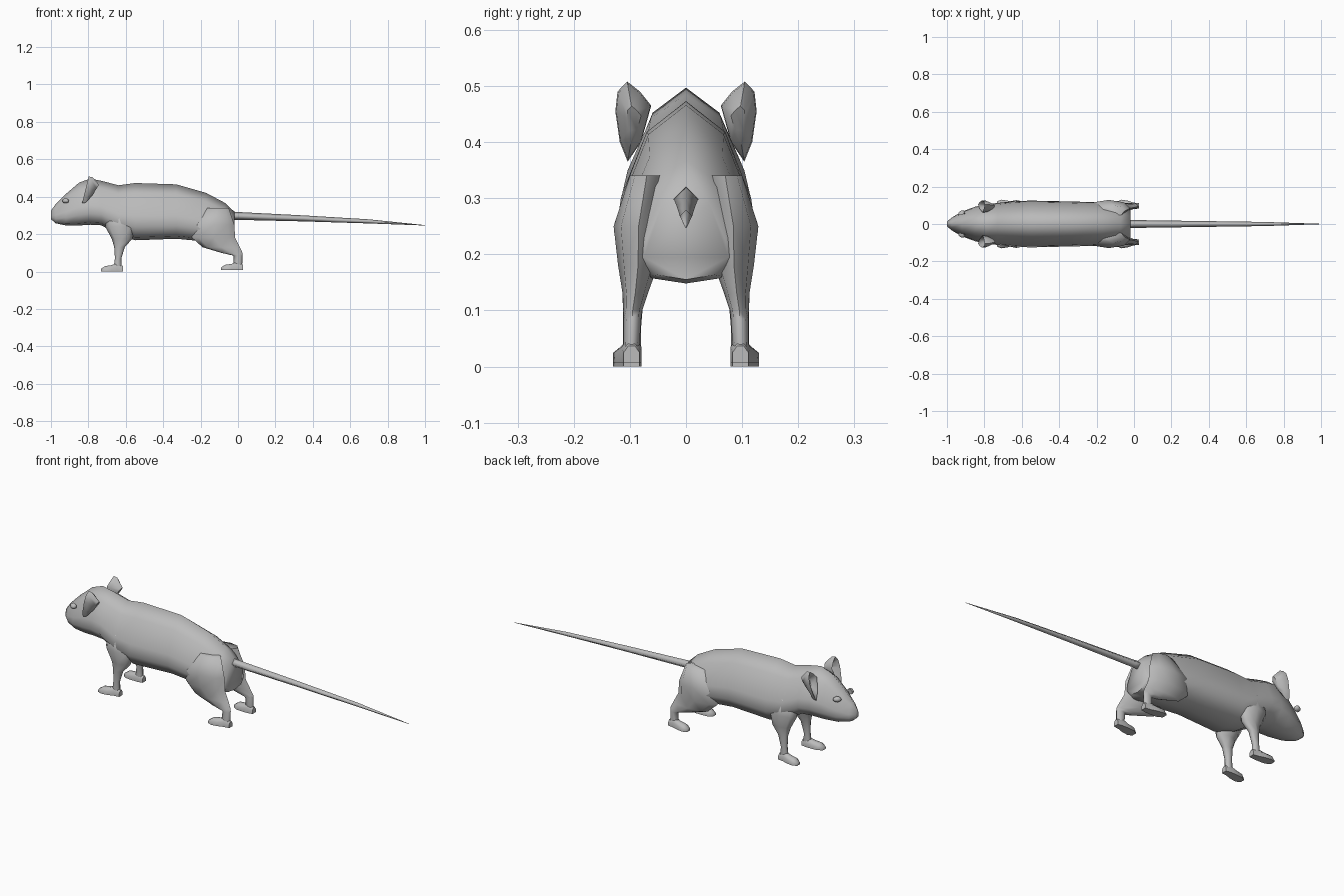
import bpy, bmesh, math
from mathutils import Vector

cube = bpy.data.objects.get("Cube")
if cube:
    bpy.data.objects.remove(cube, do_unlink=True)

grey = bpy.data.materials.new("fur grey")
grey.use_nodes = True
grey.diffuse_color = (0.5, 0.5, 0.5, 1)
grey.node_tree.nodes["Principled BSDF"].inputs["Base Color"].default_value = (0.5, 0.5, 0.5, 1)


def loft(name, rings, angle=60, mirror=False):
    """Skin a list of equal rings, cap both ends and shade smooth."""
    bm = bmesh.new()
    loops = [[bm.verts.new(p) for p in ring] for ring in rings]
    n = len(loops[0])
    for a, b in zip(loops, loops[1:]):
        for i in range(n):
            j = (i + 1) % n
            bm.faces.new((a[i], a[j], b[j], b[i]))
    bm.faces.new(loops[0][::-1])
    bm.faces.new(loops[-1])
    bmesh.ops.recalc_face_normals(bm, faces=bm.faces)
    mesh = bpy.data.meshes.new(name)
    bm.to_mesh(mesh)
    bm.free()
    mesh.materials.append(grey)
    obj = bpy.data.objects.new(name, mesh)
    bpy.context.collection.objects.link(obj)
    if mirror:
        mod = obj.modifiers.new("both sides", 'MIRROR')
        mod.use_axis = (False, True, False)
        mod.use_mirror_merge = False
    bpy.ops.object.select_all(action='DESELECT')
    obj.select_set(True)
    bpy.context.view_layer.objects.active = obj
    bpy.ops.object.shade_smooth_by_angle(angle=math.radians(angle))
    return obj


def section(x, bottom, top, half):
    """Body cross-section with a ridged back and a broad lower flank."""
    side = [(0.56, 0.82), (0.93, 0.43), (1, 0.24), (0.68, 0.05)]
    full = [(0, 1)] + side + [(0, 0)] + [(-y, z) for y, z in reversed(side)]
    return [(x, y * half, bottom + z * (top - bottom)) for y, z in full]


def flat_ring(z, x0, x1, y0, y1, n=8):
    """Horizontal oval ring spanning the given limits."""
    turns = [2 * math.pi * i / n for i in range(n)]
    return [((x0 + x1) / 2 + math.cos(t) * (x1 - x0) / 2,
             (y0 + y1) / 2 + math.sin(t) * (y1 - y0) / 2, z) for t in turns]


# Head and body: x, underside, back, half width
body = [(-1.0, 0.28, 0.325, 0.012), (-0.975, 0.258, 0.36, 0.034),
        (-0.92, 0.246, 0.415, 0.066), (-0.85, 0.246, 0.475, 0.092),
        (-0.79, 0.25, 0.497, 0.106), (-0.73, 0.247, 0.485, 0.112),
        (-0.64, 0.195, 0.461, 0.122), (-0.55, 0.167, 0.473, 0.125),
        (-0.33, 0.175, 0.466, 0.12), (-0.17, 0.16, 0.42, 0.116),
        (-0.07, 0.148, 0.367, 0.105), (-0.02, 0.155, 0.32, 0.075)]
loft("body", [section(*s) for s in body], 80)

# Tail tapering to a point
loft("tail", [[(x, 0, z + r), (x, r, z), (x, 0, z - r), (x, -r, z)]
              for x, z, r in [(-0.06, 0.3, 0.024), (0, 0.297, 0.021), (0.35, 0.284, 0.016),
                              (0.7, 0.268, 0.011), (1.0, 0.247, 0.001)]], 100)

# Hind legs: thigh, hock and shin
loft("hind_legs", [flat_ring(*r) for r in [
    (0.34, -0.17, -0.05, 0.04, 0.1), (0.25, -0.25, -0.02, 0.04, 0.129),
    (0.18, -0.245, -0.015, 0.05, 0.121), (0.13, -0.19, 0.01, 0.068, 0.113),
    (0.1, -0.09, 0.024, 0.078, 0.112), (0.085, -0.024, 0.024, 0.08, 0.111),
    (0.02, -0.025, 0.022, 0.084, 0.112)]], 80, True)

# Front legs: shoulder, forearm and wrist
loft("front_legs", [flat_ring(*r) for r in [
    (0.32, -0.7, -0.58, 0.04, 0.11), (0.24, -0.71, -0.55, 0.045, 0.128),
    (0.175, -0.675, -0.565, 0.06, 0.118), (0.13, -0.662, -0.605, 0.075, 0.113),
    (0.07, -0.658, -0.624, 0.08, 0.112), (0.02, -0.665, -0.621, 0.08, 0.113)]], 80, True)


def foot(name, heel, ground):
    """Flat-soled foot pointing towards the head and slightly outwards."""
    rings = []
    for dx, y, half, top in [(0, 0.097, 0.014, 0.03), (-0.03, 0.097, 0.018, 0.045),
                             (-0.06, 0.102, 0.023, 0.034), (-0.095, 0.106, 0.024, 0.029),
                             (-0.117, 0.108, 0.012, 0.014)]:
        x = heel + dx
        rings.append([(x, y - half, ground), (x, y + half, ground),
                      (x, y + half, ground + top * 0.6), (x, y + half * 0.4, ground + top),
                      (x, y - half * 0.4, ground + top), (x, y - half, ground + top * 0.6)])
    loft(name, rings, 60, True)


foot("hind_feet", 0.026, 0.007)
foot("front_feet", -0.616, 0)

# Cupped ears: an outer rim, a hollow in front and a narrowing back
rim = [(0.062, 0.465), (0.082, 0.49), (0.105, 0.508), (0.122, 0.49),
       (0.126, 0.455), (0.118, 0.4), (0.104, 0.365), (0.08, 0.4)]
centre = Vector((0.092, 0.435))
ears = []
for x, scale in [(-0.785, 0.4), (-0.812, 0.85), (-0.815, 1), (-0.795, 0.95), (-0.76, 0.4)]:
    ears.append([(x + (z - 0.44) * 0.25, *(centre + (Vector((y, z)) - centre) * scale))
                 for y, z in rim])
loft("ears", ears, 60, True)

# Small eyes with a raised lid, set into the cheeks
eyes = []
for y, r in [(0.05, 0.018), (0.064, 0.017), (0.069, 0.011), (0.072, 0.004)]:
    eyes.append([(-0.922 + r * math.cos(t), y + 0.25 * r * math.cos(t), 0.378 + 0.75 * r * math.sin(t))
                 for t in (math.pi * i / 5 for i in range(10))])
loft("eyes", eyes, 60, True)
